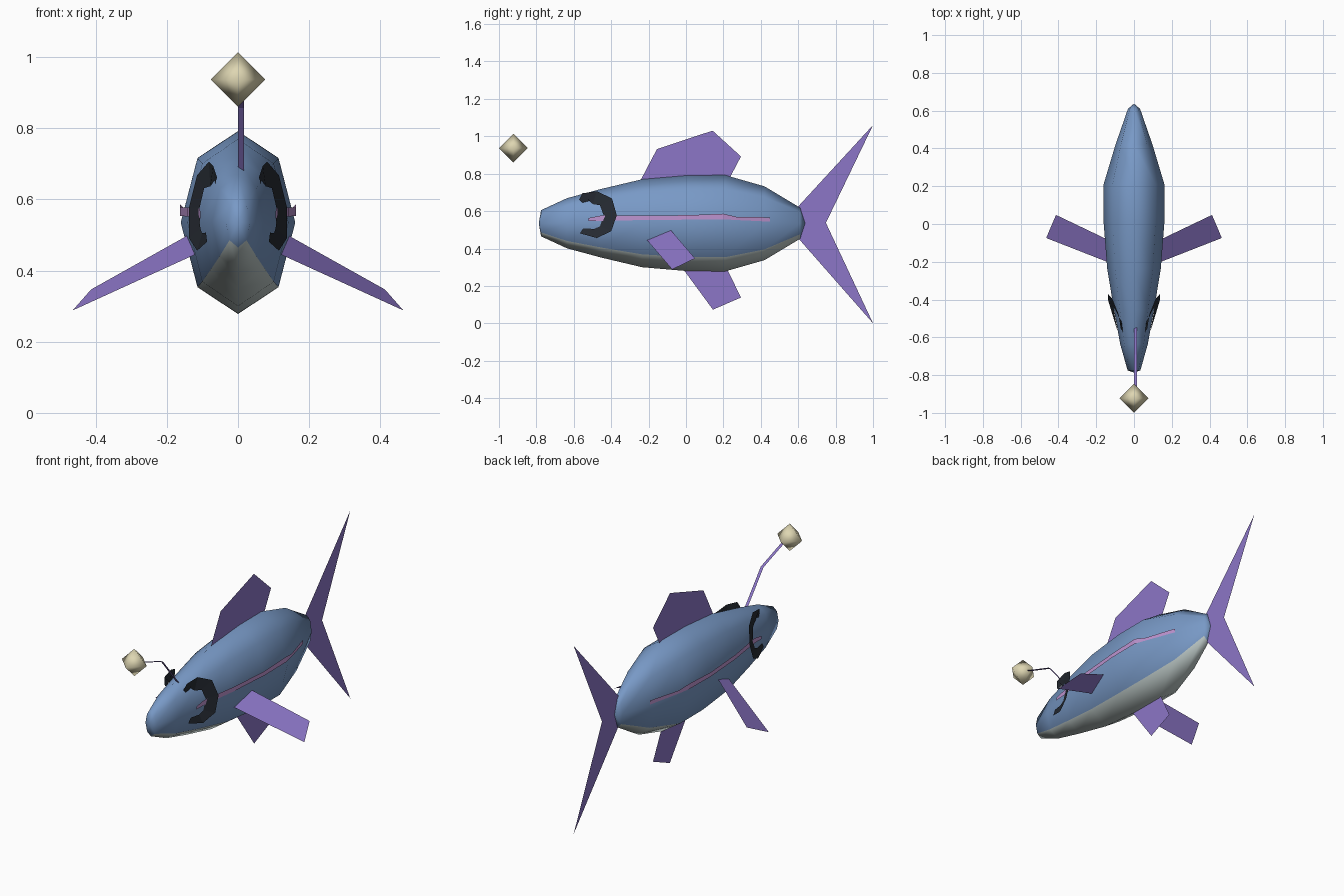
import bpy, bmesh, math

if "Cube" in bpy.data.objects:
    bpy.data.objects.remove(bpy.data.objects["Cube"])


def material(name, rgb):
    """Flat colour from sRGB 0-255 values."""
    lin = [((c / 255 + 0.055) / 1.055) ** 2.4 for c in rgb]
    m = bpy.data.materials.new(name)
    m.diffuse_color = (*lin, 1)
    m.use_nodes = True
    m.node_tree.nodes["Principled BSDF"].inputs["Base Color"].default_value = m.diffuse_color
    return m


BLUE = material("body_blue", (120, 153, 198))
PALE = material("belly_grey", (188, 200, 198))
PURPLE = material("fin_purple", (140, 118, 199))
PINK = material("stripe_pink", (190, 148, 208))
DARK = material("marking_dark", (38, 43, 51))
CREAM = material("lure_cream", (222, 214, 178))


def build(name, verts, faces, mats, smooth=False):
    me = bpy.data.meshes.new(name)
    me.from_pydata(verts, [], faces)
    for m in mats:
        me.materials.append(m)
    for p in me.polygons:
        p.use_smooth = smooth
    ob = bpy.data.objects.new(name, me)
    bpy.context.collection.objects.link(ob)
    return ob


def mirror_x(ob):
    mod = ob.modifiers.new("mirror", 'MIRROR')
    mod.use_axis[0] = True
    mod.use_mirror_merge = False
    return ob


def strip_faces(n):
    """Quads between two rows of n points."""
    return [(i, i + 1, n + i + 1, n + i) for i in range(n - 1)]


# Body: eight-sided rings (y, half width, half height), closed by a tip at each end
CZ, N = 0.535, 8
RINGS = [(-0.775, 0.034, 0.070), (-0.636, 0.073, 0.134), (-0.455, 0.106, 0.183),
         (-0.235, 0.142, 0.235), (0.01, 0.161, 0.256), (0.21, 0.161, 0.257),
         (0.42, 0.098, 0.197), (0.61, 0.032, 0.083)]
verts = [(rx * math.cos(math.tau * k / N), y, CZ + rz * math.sin(math.tau * k / N))
         for y, rx, rz in RINGS for k in range(N)]
faces = []
for r in range(len(RINGS) - 1):
    for k in range(N):
        a, b = r * N + k, r * N + (k + 1) % N
        faces.append((a, b, b + N, a + N))
nose, tail = len(verts), len(verts) + 1
verts += [(0, -0.787, CZ), (0, 0.637, CZ)]
last = (len(RINGS) - 1) * N
for k in range(N):
    j = (k + 1) % N
    faces += [(nose, j, k), (tail, last + k, last + j)]
body = build("body", verts, faces, [BLUE, PALE], smooth=True)
# Pale belly on the two lowest rows of side faces
for p in body.data.polygons:
    if len(p.vertices) == 4 and {v % N for v in p.vertices} in ({5, 6}, {6, 7}):
        p.material_index = 1


# Flat fins on the centre plane, as (y, z) outlines
def centre_fin(name, outline):
    return build(name, [(0, y, z) for y, z in outline],
                 [tuple(range(len(outline)))], [PURPLE])


centre_fin("dorsal_fin", [(-0.24, 0.74), (-0.24, 0.77), (-0.155, 0.932), (0.142, 1.03),
                          (0.294, 0.892), (0.235, 0.78), (0.22, 0.74)])
centre_fin("belly_fin", [(-0.03, 0.31), (0.144, 0.073), (0.294, 0.138), (0.21, 0.31)])
tail_fin = build("tail_fin", [(0, 0.60, 0.625), (0, 1.0, 1.06), (0, 0.748, 0.537),
                              (0, 1.0, 0.0), (0, 0.60, 0.455), (0, 0.60, 0.537)],
                 [(0, 1, 2, 5), (5, 2, 3, 4)], [PURPLE])

# Pectoral fins, one sheet per side
mirror_x(build("pectoral_fin",
               [(0.413, 0.048, 0.347), (0.465, -0.074, 0.288),
                (0.11, -0.213, 0.45), (0.12, -0.092, 0.511)],
               [(0, 1, 2, 3)], [PURPLE]))

# Dark C-shaped marking around each eye: outer row, then inner row
outer = [(0.059, -0.570, 0.662), (0.070, -0.555, 0.695), (0.082, -0.477, 0.706),
         (0.115, -0.396, 0.668), (0.138, -0.370, 0.577), (0.138, -0.400, 0.492),
         (0.115, -0.477, 0.456), (0.087, -0.567, 0.481)]
inner = [(0.064, -0.555, 0.645), (0.066, -0.515, 0.655), (0.078, -0.498, 0.637),
         (0.095, -0.460, 0.632), (0.108, -0.440, 0.577), (0.106, -0.460, 0.519),
         (0.101, -0.490, 0.505), (0.090, -0.550, 0.507)]
mirror_x(build("eye_marking", outer + inner, strip_faces(len(outer)), [DARK]))

# Pink stripe along each flank
path = [(0.105, -0.52, 0.546, 0.563), (0.108, -0.455, 0.548, 0.576),
        (0.143, -0.235, 0.552, 0.577), (0.163, 0.01, 0.554, 0.578),
        (0.163, 0.20, 0.556, 0.586), (0.145, 0.27, 0.552, 0.569),
        (0.100, 0.42, 0.545, 0.567), (0.091, 0.45, 0.543, 0.565)]
mirror_x(build("flank_stripe",
               [(x, y, lo) for x, y, lo, hi in path] + [(x, y, hi) for x, y, lo, hi in path],
               strip_faces(len(path)), [PINK]))

# Thin bent rod carrying the lure
rod = [(-0.545, 0.68), (-0.69, 0.857), (-0.87, 0.92)]
build("lure_rod", [(x, y, z) for x in (0.0, 0.017) for y, z in rod],
      strip_faces(len(rod)), [PURPLE])

# Lure: eight-faced bulb
R = 0.077
axes = [(R, 0, 0), (0, R, 0), (-R, 0, 0), (0, -R, 0), (0, 0, R), (0, 0, -R)]
lure_faces = []
for i in range(4):
    j = (i + 1) % 4
    lure_faces += [(i, j, 4), (j, i, 5)]
lure = build("lure", axes, lure_faces, [CREAM], smooth=True)
lure.location = (0, -0.923, 0.937)

# Consistent outward normals on the closed parts
for ob in (body, lure):
    bm = bmesh.new()
    bm.from_mesh(ob.data)
    bmesh.ops.recalc_face_normals(bm, faces=bm.faces)
    bm.to_mesh(ob.data)
    bm.free()
